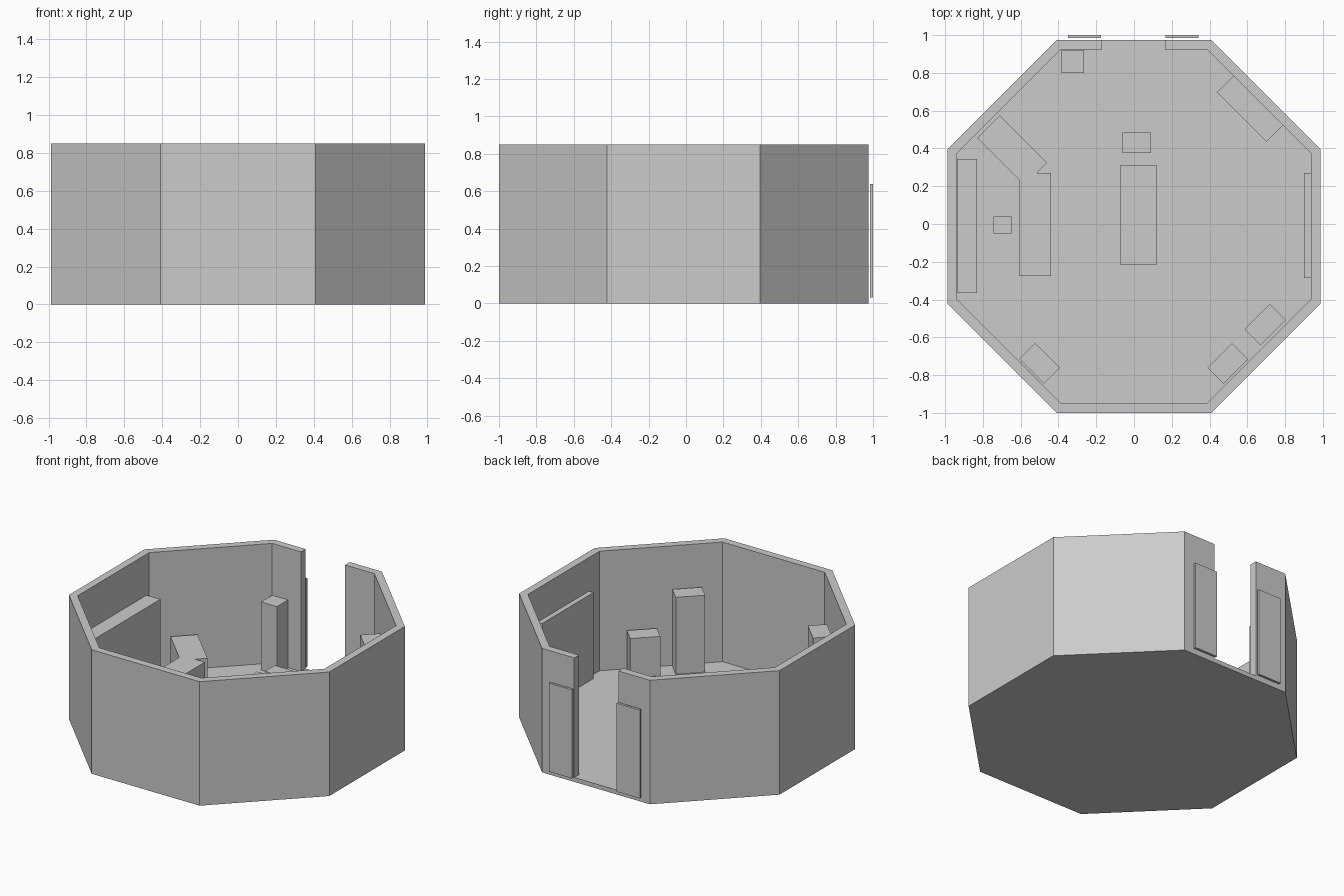
import bpy, bmesh, math

if "Cube" in bpy.data.objects:
    bpy.data.objects.remove(bpy.data.objects["Cube"])

CY = -0.0125          # centre of the octagonal room in y
HEIGHT, FLOOR = 0.85, 0.03


def prism(name, outline, z0, z1):
    """Extrude a closed xy outline from z0 to z1."""
    bm = bmesh.new()
    face = bm.faces.new([bm.verts.new((x, y, z0)) for x, y in outline])
    ext = bmesh.ops.extrude_face_region(bm, geom=[face])
    for v in ext["geom"]:
        if isinstance(v, bmesh.types.BMVert):
            v.co.z = z1
    bmesh.ops.recalc_face_normals(bm, faces=bm.faces)
    mesh = bpy.data.meshes.new(name)
    bm.to_mesh(mesh)
    bm.free()
    obj = bpy.data.objects.new(name, mesh)
    bpy.context.collection.objects.link(obj)
    return obj


def box(name, cx, cy, w, d, z0, z1, angle=0):
    """Box from centre, width, depth and turn about z in degrees."""
    c, s = math.cos(math.radians(angle)), math.sin(math.radians(angle))
    corners = [(-w/2, -d/2), (w/2, -d/2), (w/2, d/2), (-w/2, d/2)]
    return prism(name, [(cx + x*c - y*s, cy + x*s + y*c) for x, y in corners], z0, z1)


def octagon(apothem):
    """Octagon corners, starting right of the doorway and running clockwise."""
    r = apothem / math.cos(math.pi / 8)
    angles = [math.radians(67.5 - 45*i) for i in range(8)]
    return [(r*math.cos(a), CY + r*math.sin(a)) for a in angles]


# Room shell: floor plate and a wall ring left open at the back doorway
outer, inner = octagon(0.9875), octagon(0.936)
prism("floor", outer, 0, FLOOR)
y_out, y_in = outer[0][1], inner[0][1]
ring = ([(0.165, y_out)] + outer + [(-0.17, y_out), (-0.17, y_in)]
        + inner[::-1] + [(0.165, y_in)])
prism("wall", ring, FLOOR, HEIGHT)

# Sliding door leaves parked outside the doorway
for name, x in (("door_left", -0.262), ("door_right", 0.253)):
    box(name, x, 0.992, 0.175, 0.016, 0.033, 0.64)

# Wall-mounted units
box("left_wall_console", -0.8825, -0.01, 0.105, 0.71, FLOOR, 0.57)
box("right_wall_screen", 0.919, -0.0075, 0.036, 0.555, FLOOR, 0.62)
box("back_right_cabinet", 0.614, 0.61, 0.372, 0.124, FLOOR, 0.53, -45)
box("back_left_pillar", -0.325, 0.86, 0.12, 0.12, FLOOR, 0.497)

# Corner lockers
box("front_left_locker", -0.499, -0.738, 0.185, 0.12, FLOOR, 0.557, -45)
box("front_right_locker", 0.496, -0.738, 0.185, 0.12, FLOOR, 0.557, 45)
box("right_low_locker", 0.695, -0.533, 0.19, 0.12, FLOOR, 0.30, 45)

# Angled desk and its stool
desk = [(-0.71, 0.575), (-0.46, 0.325), (-0.515, 0.27), (-0.44, 0.27),
        (-0.44, -0.275), (-0.61, -0.275), (-0.61, 0.235), (-0.83, 0.455)]
prism("angled_desk", desk, FLOOR, 0.272)
box("desk_stool", -0.695, -0.006, 0.095, 0.09, FLOOR, 0.22)

# Central table and its seat
box("centre_table", 0.024, 0.047, 0.195, 0.525, FLOOR, 0.29)
box("centre_seat", 0.015, 0.43, 0.15, 0.107, FLOOR, 0.27)
